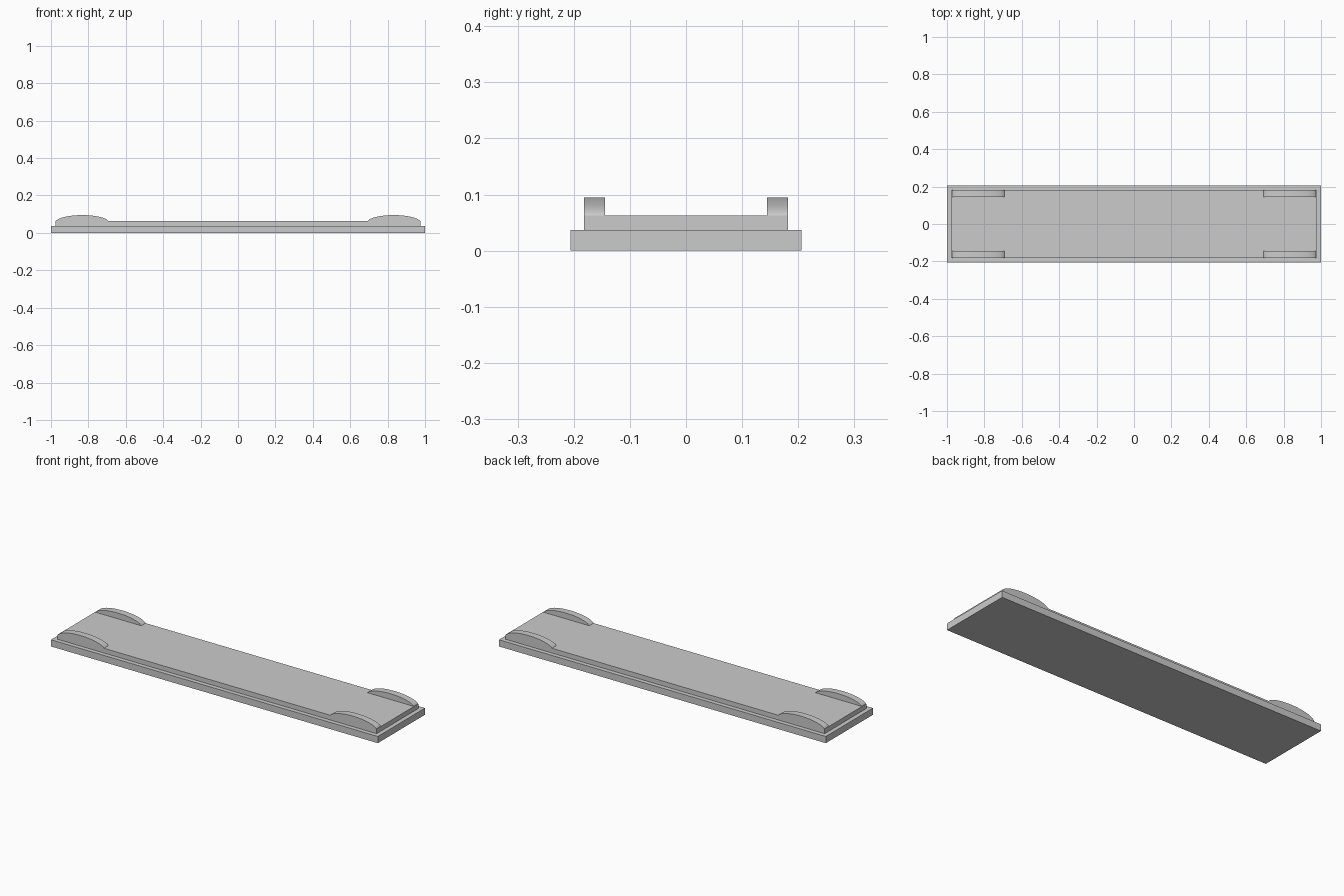
import bpy, bmesh, math

default = bpy.data.objects.get("Cube")
if default:
    bpy.data.objects.remove(default, do_unlink=True)

# Single plain grey
grey = bpy.data.materials.new("plain_grey")
grey.use_nodes = True
COLOUR = (0.6, 0.6, 0.6, 1)
grey.diffuse_color = COLOUR
grey.node_tree.nodes["Principled BSDF"].inputs["Base Color"].default_value = COLOUR


def extrude_profile(name, profile, y0, y1):
    """Extrude an x-z outline along y."""
    bm = bmesh.new()
    face = bm.faces.new([bm.verts.new((x, y0, z)) for x, z in profile])
    side = bmesh.ops.extrude_face_region(bm, geom=[face])["geom"]
    moved = [v for v in side if isinstance(v, bmesh.types.BMVert)]
    bmesh.ops.translate(bm, verts=moved, vec=(0, y1 - y0, 0))
    bmesh.ops.recalc_face_normals(bm, faces=bm.faces)
    mesh = bpy.data.meshes.new(name)
    bm.to_mesh(mesh)
    bm.free()
    mesh.materials.append(grey)
    obj = bpy.data.objects.new(name, mesh)
    bpy.context.collection.objects.link(obj)
    return obj


def slab(name, half_x, half_y, z0, z1):
    outline = [(-half_x, z0), (half_x, z0), (half_x, z1), (-half_x, z1)]
    return extrude_profile(name, outline, -half_y, half_y)


# Stepped deck
BASE_TOP, DECK_TOP = 0.037, 0.063
slab("base_plate", 1, 0.206, 0, BASE_TOP)
slab("deck", 0.976, 0.182, BASE_TOP, DECK_TOP)

# Arched rails at the four corners
CENTRE, RADIUS, SPRING, RISE = 0.833, 0.143, 0.056, 0.039
arch = [(CENTRE + RADIUS * math.cos(a), SPRING + RISE * math.sin(a))
        for a in (math.pi * i / 32 for i in range(33))]
arch = [(CENTRE - RADIUS, BASE_TOP), (CENTRE + RADIUS, BASE_TOP)] + arch

for x_name, sx in (("left", 1), ("right", -1)):
    outline = [(sx * x, z) for x, z in arch]
    for y_name, sy in (("front", -1), ("back", 1)):
        rail = extrude_profile(f"{y_name}_{x_name}_arch", outline, sy * 0.144, sy * 0.182)
        bpy.ops.object.select_all(action="DESELECT")
        rail.select_set(True)
        bpy.context.view_layer.objects.active = rail
        bpy.ops.object.shade_smooth_by_angle(angle=math.radians(35))
